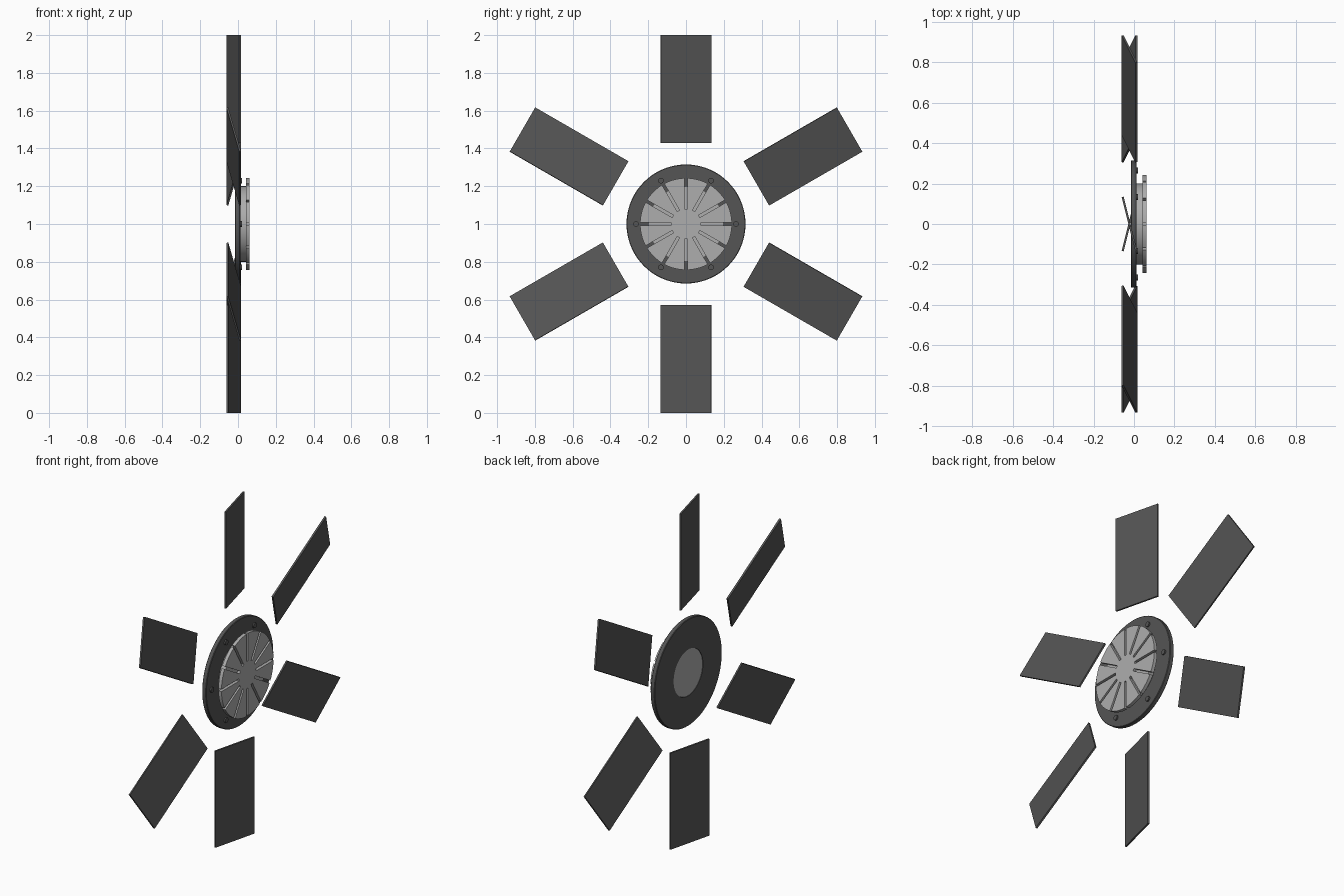
import bpy, bmesh, math
from mathutils import Matrix, Vector

if "Cube" in bpy.data.objects:
    bpy.data.objects.remove(bpy.data.objects["Cube"])

CENTRE = Vector((0, 0, 1))


def material(name, v):
    m = bpy.data.materials.new(name)
    m.diffuse_color = (v, v, v, 1)
    m.use_nodes = True
    m.node_tree.nodes["Principled BSDF"].inputs["Base Color"].default_value = m.diffuse_color
    return m


dark = material("dark_plastic", 0.09)
light = material("light_metal", 0.42)


def finish(name, bm, mat, smooth=True):
    bmesh.ops.recalc_face_normals(bm, faces=bm.faces)
    me = bpy.data.meshes.new(name)
    bm.to_mesh(me)
    bm.free()
    me.materials.append(mat)
    if smooth:
        me.shade_smooth()
        me.set_sharp_from_angle(angle=math.radians(35))
    ob = bpy.data.objects.new(name, me)
    ob.location = CENTRE
    bpy.context.collection.objects.link(ob)
    return ob


def lathe(name, profile, mat, steps=72, closed=False):
    """Spin (radius, x) points around the x axis."""
    bm = bmesh.new()
    vs = [bm.verts.new((x, 0, r)) for r, x in profile]
    edges = [bm.edges.new(p) for p in zip(vs, vs[1:])]
    if closed:
        edges.append(bm.edges.new((vs[-1], vs[0])))
    bmesh.ops.spin(bm, geom=vs + edges, cent=(0, 0, 0), axis=(1, 0, 0),
                   angle=2 * math.pi, steps=steps, use_merge=True)
    bmesh.ops.remove_doubles(bm, verts=bm.verts, dist=1e-5)
    return finish(name, bm, mat)


def extrude_outline(name, pts, x0, x1, mat):
    """Extrude a (y, z) outline along x."""
    bm = bmesh.new()
    f = bm.faces.new([bm.verts.new((x0, y, z)) for y, z in pts])
    r = bmesh.ops.extrude_face_region(bm, geom=[f], use_keep_orig=True)
    moved = [g for g in r["geom"] if isinstance(g, bmesh.types.BMVert)]
    bmesh.ops.translate(bm, verts=moved, vec=(x1 - x0, 0, 0))
    return finish(name, bm, mat)


# Dark mounting ring
lathe("hub_ring", [(0.137, -0.015), (0.312, -0.015), (0.315, -0.012),
                   (0.315, 0.009), (0.312, 0.012), (0.137, 0.012)], dark, closed=True)

# Light clutch body with a spigot through the ring
lathe("clutch_body", [(0, -0.013), (0.136, -0.013), (0.136, 0.012), (0.2, 0.012),
                      (0.2, 0.044), (0, 0.044)], light)

# Cooling disc with twelve radial slots
R, r_in, h = 0.243, 0.08, 0.007
pts = []
for k in range(12):
    a = k * math.pi / 6
    u, n = Vector((math.cos(a), math.sin(a))), Vector((-math.sin(a), math.cos(a)))
    ro = math.sqrt(R * R - h * h)
    pts += [u * ro - n * h, u * r_in - n * h, u * r_in + n * h, u * ro + n * h]
    d = math.asin(h / R)
    for i in range(1, 6):
        b = a + d + (math.pi / 6 - 2 * d) * i / 6
        pts.append(Vector((R * math.cos(b), R * math.sin(b))))
extrude_outline("cooling_disc", pts, 0.042, 0.062, light)

# Six bolts
for k in range(6):
    a = k * math.pi / 3
    bm = bmesh.new()
    bmesh.ops.create_cone(bm, cap_ends=True, segments=16, radius1=0.015, radius2=0.015, depth=0.014)
    bm.transform(Matrix.Translation((0.013, 0.265 * math.cos(a), 0.265 * math.sin(a)))
                 @ Matrix.Rotation(math.pi / 2, 4, 'Y'))
    finish(f"bolt_{k + 1}", bm, dark)

# Six pitched blades
pitch = math.atan2(0.068, 0.27)
for k in range(6):
    bm = bmesh.new()
    bmesh.ops.create_cube(bm, size=1)
    bm.transform(Matrix.Rotation(k * math.pi / 3, 4, 'X')
                 @ Matrix.Translation((-0.0225, 0, 0.715))
                 @ Matrix.Rotation(pitch, 4, 'Z')
                 @ Matrix.Diagonal((0.01, 0.277, 0.57, 1)))
    finish(f"blade_{k + 1}", bm, dark, smooth=False)
